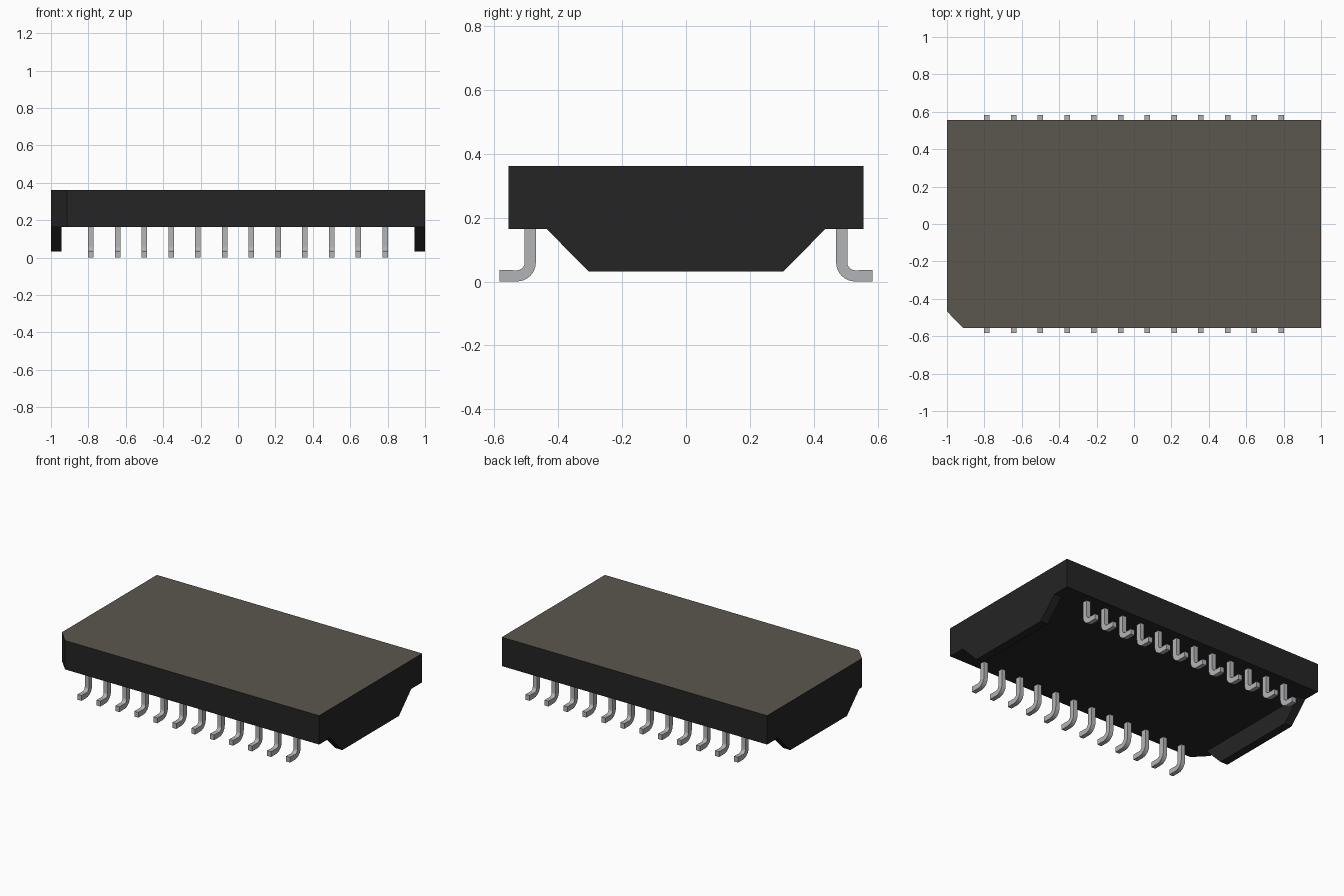
import bpy, bmesh, math
from mathutils import Vector

if "Cube" in bpy.data.objects:
    bpy.data.objects.remove(bpy.data.objects["Cube"])


def material(name, color):
    m = bpy.data.materials.new(name)
    m.diffuse_color = (*color, 1)
    m.use_nodes = True
    m.node_tree.nodes["Principled BSDF"].inputs["Base Color"].default_value = m.diffuse_color
    return m


BLACK = material("black plastic", (0.018, 0.018, 0.018))
TAUPE = material("taupe top", (0.104, 0.094, 0.077))
METAL = material("grey metal", (0.45, 0.455, 0.47))


def prism(name, points, direction, mats):
    """Extrude a closed planar outline along a direction."""
    bm = bmesh.new()
    face = bm.faces.new([bm.verts.new(p) for p in points])
    ext = bmesh.ops.extrude_face_region(bm, geom=[face])
    verts = [g for g in ext["geom"] if isinstance(g, bmesh.types.BMVert)]
    bmesh.ops.translate(bm, verts=verts, vec=Vector(direction))
    bmesh.ops.recalc_face_normals(bm, faces=bm.faces)
    mesh = bpy.data.meshes.new(name)
    bm.to_mesh(mesh)
    bm.free()
    for m in mats:
        mesh.materials.append(m)
    obj = bpy.data.objects.new(name, mesh)
    bpy.context.collection.objects.link(obj)
    return obj


# Slab housing with one cut corner and a differently coloured top
W, Z0, Z1 = 0.555, 0.165, 0.362
outline = [(-1, -0.467), (-0.915, -W), (1, -W), (1, W), (-1, W)]
body = prism("housing", [(x, y, Z0) for x, y in outline], (0, 0, Z1 - Z0), [BLACK, TAUPE])
for p in body.data.polygons:
    p.material_index = 1 if p.normal.z > 0.9 else 0

# Tapered end walls under the slab
wall = [(-0.437, Z0), (-0.305, 0.032), (0.305, 0.032), (0.437, Z0)]
for label, x in (("left", -1.0), ("right", 0.945)):
    prism(label + "_end_wall", [(x, y, z) for y, z in wall], (0.055, 0, 0), [BLACK])

# Pin profile: vertical leg, rounded bend, flat foot
def arc(radius, steps=8):
    cy, cz = 0.53, 0.06
    return [(cy - radius * math.cos(a), cz - radius * math.sin(a))
            for a in (math.pi / 2 * i / steps for i in range(steps + 1))]


profile = ([(0.47, Z0 + 0.003)] + arc(0.06) + [(0.584, 0), (0.584, 0.036)]
           + arc(0.025)[::-1] + [(0.505, Z0 + 0.003)])

# Two rows of twelve pins
PIN_W, COUNT, PITCH = 0.03, 12, 0.143
for row, side in (("front", -1), ("back", 1)):
    for i in range(COUNT):
        x = (i - (COUNT - 1) / 2) * PITCH - PIN_W / 2
        pin = prism(f"{row}_pin_{i + 1}", [(x, side * y, z) for y, z in profile],
                    (PIN_W, 0, 0), [METAL])
        bpy.ops.object.select_all(action="DESELECT")
        pin.select_set(True)
        bpy.context.view_layer.objects.active = pin
        bpy.ops.object.shade_smooth_by_angle(angle=math.radians(30))
